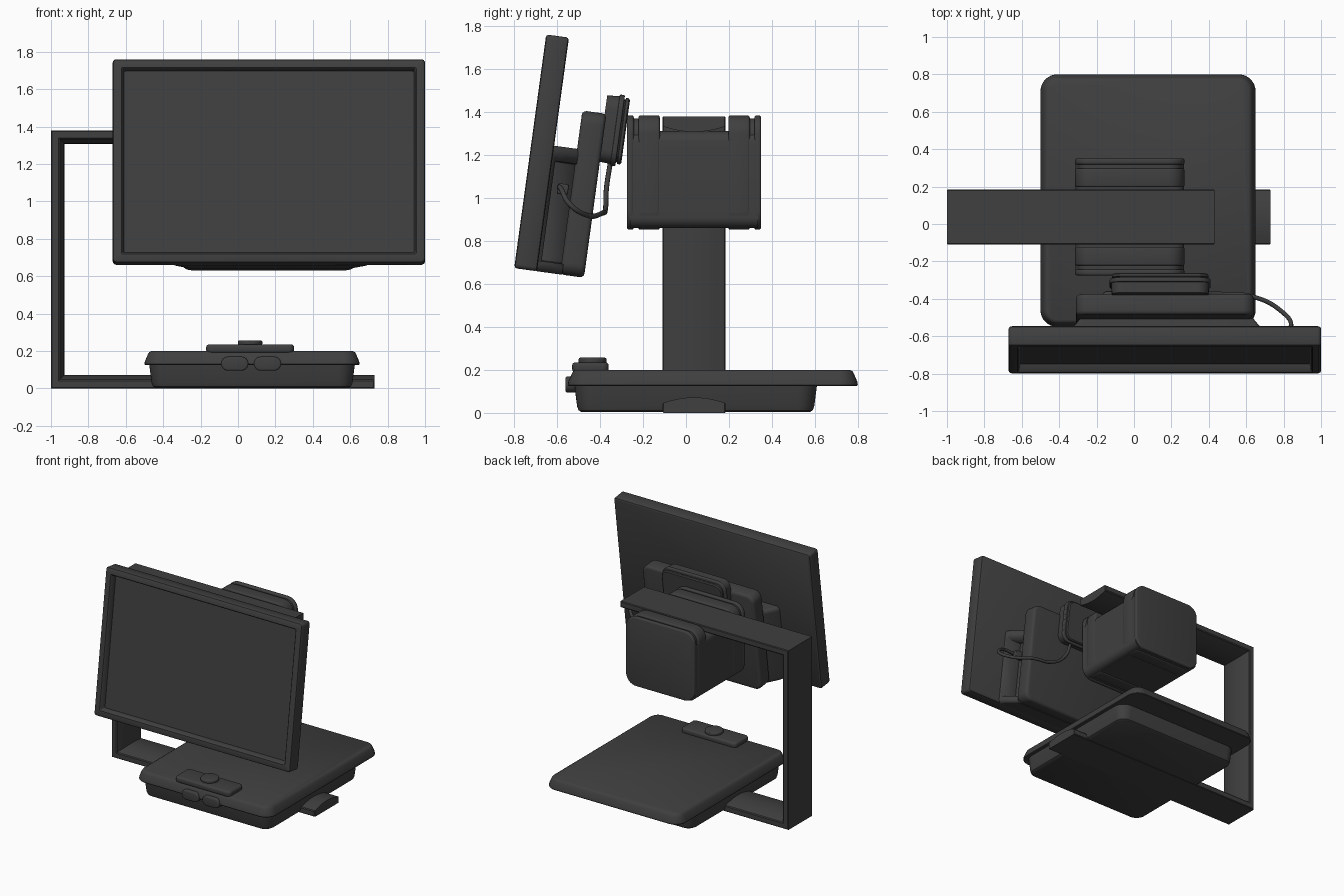
import bpy
import bmesh
from math import cos, sin, pi, radians
from mathutils import Matrix, Vector

if "Cube" in bpy.data.objects:
    bpy.data.objects.remove(bpy.data.objects["Cube"], do_unlink=True)

charcoal = bpy.data.materials.new("charcoal plastic")
charcoal.use_nodes = True
COLOUR = (0.05, 0.05, 0.05, 1)
charcoal.diffuse_color = COLOUR
charcoal.node_tree.nodes["Principled BSDF"].inputs["Base Color"].default_value = COLOUR

# Stacking frames: each maps (across, up, depth) to world space
TILT = Matrix.Translation((0, -0.80, 0.674)) @ Matrix.Rotation(radians(-7.8), 4, "X")


def upward(a, b, c):
    return Vector((a, b, c))


def backward(a, b, c):
    return Vector((a, c, b))


def tilted(a, b, c):
    return TILT @ Vector((a, c, b))


def finish(bm, name):
    bmesh.ops.recalc_face_normals(bm, faces=bm.faces)
    mesh = bpy.data.meshes.new(name)
    bm.to_mesh(mesh)
    bm.free()
    obj = bpy.data.objects.new(name, mesh)
    bpy.context.collection.objects.link(obj)
    mesh.materials.append(charcoal)
    bpy.ops.object.select_all(action="DESELECT")
    obj.select_set(True)
    bpy.context.view_layer.objects.active = obj
    bpy.ops.object.shade_smooth_by_angle(angle=radians(32))
    return obj


def loft(name, rings):
    """Skin a list of equal-length point rings and cap both ends."""
    bm = bmesh.new()
    loops = [[bm.verts.new(p) for p in ring] for ring in rings]
    for lower, upper in zip(loops, loops[1:]):
        for i in range(len(lower)):
            j = (i + 1) % len(lower)
            bm.faces.new((lower[i], lower[j], upper[j], upper[i]))
    bm.faces.new(loops[0])
    bm.faces.new(loops[-1])
    return finish(bm, name)


def stack(name, frame, rect, radius, levels, steps=8):
    """Rounded rectangle lofted through (depth, inset) levels."""
    x0, x1, y0, y1 = rect
    rings = []
    for depth, inset in levels:
        r = max(radius - inset, 0.008)
        ring = []
        for k, (cx, cy) in enumerate([(x1 - inset - r, y1 - inset - r), (x0 + inset + r, y1 - inset - r),
                                      (x0 + inset + r, y0 + inset + r), (x1 - inset - r, y0 + inset + r)]):
            for s in range(steps + 1):
                a = (k + s / steps) * pi / 2
                ring.append(frame(cx + r * cos(a), cy + r * sin(a), depth))
        rings.append(ring)
    return loft(name, rings)


def soft(lo, hi, b):
    """Levels for a slab with rounded rims."""
    arc = [(b * (1 - sin(t * pi / 6)), b * (1 - cos(t * pi / 6))) for t in range(4)]
    return [(lo + d, i) for i, d in arc] + [(hi - d, i) for i, d in reversed(arc)]


# C-shaped support arm, inner face gently bulged
def arm_ring(y, thick, edge):
    x0, x1, x2, z0, z1 = -1 + edge, 0.73 - edge, 0.43 - edge, edge, 1.38 - edge
    points = [(x0, z0), (x1, z0), (x1, thick), (thick - 1, thick),
              (thick - 1, 1.38 - thick), (x2, 1.38 - thick), (x2, z1), (x0, z1)]
    return [Vector((x, y, z)) for x, z in points]


arm = [arm_ring(-0.11, 0.04, 0.005)]
for i in range(9):
    t = i / 4 - 1
    arm.append(arm_ring(0.0375 + 0.1425 * t, 0.072 - 0.025 * t * t, 0))
arm.append(arm_ring(0.185, 0.04, 0.005))
loft("support_arm", arm)

# Base and tray
stack("base_body", upward, (-0.475, 0.625, -0.52, 0.61), 0.09,
      [(0.003, 0.035), (0.012, 0.02), (0.03, 0.013), (0.13, 0)])
stack("tray", upward, (-0.5, 0.65, -0.55, 0.80), 0.09,
      [(0.125, 0.004), (0.13, 0), (0.145, 0.002), (0.18, 0.017), (0.193, 0.024), (0.2, 0.036)])

# Controls on the tray
stack("control_plate", upward, (-0.17, 0.30, -0.53, -0.36), 0.03, soft(0.19, 0.235, 0.014))
stack("control_knob", upward, (0, 0.13, -0.5, -0.37), 0.065, soft(0.23, 0.257, 0.008))
for side, x in (("right", -0.09), ("left", 0.085)):
    stack(side + "_button", backward, (x, x + 0.145, 0.095, 0.17), 0.037, soft(-0.562, -0.49, 0.01))

# Projector-like head on the arm: core, two shoulders and two end caps
HEAD = (-0.315, 0.27, 0.853, 1.385)
stack("head_core", backward, (-0.313, 0.268, 0.86, 1.312), 0.05, [(-0.26, 0), (0.335, 0)])
for end, lo, hi, cap_lo, cap_hi in (("front", -0.222, -0.122, -0.275, -0.243),
                                    ("back", 0.197, 0.297, 0.318, 0.35)):
    stack(end + "_shoulder", backward, HEAD, 0.085, soft(lo, hi, 0.01))
    stack(end + "_cap", backward, HEAD, 0.085, soft(cap_lo, cap_hi, 0.01))
    stack(end + "_neck", backward, HEAD, 0.085,
          [(min(hi, cap_hi) - 0.02, 0.014), (max(lo, cap_lo) + 0.02, 0.014)])

# Monitor with recessed screen
stack("monitor", tilted, (-0.67, 1.0, 0, 1.098), 0.02,
      [(0.045, 0.06), (0.008, 0.053), (0, 0.046), (0, 0.012), (0.004, 0.004), (0.012, 0),
       (0.095, 0), (0.103, 0.004), (0.107, 0.012)], steps=4)

# Tapered rear housing with a port bay cut into its left side
housing = stack("rear_housing", tilted, (-0.37, 0.72, 0, 0.59), 0.03,
                [(0.1, 0), (0.14, 0), (0.225, 0.0)])
mid = Vector((0.175, 0, 0))
to_local = TILT.inverted()
for v in housing.data.vertices:
    p = to_local @ v.co
    p.x = mid.x + (p.x - mid.x) * (1 - 1.5 * max(p.y - 0.12, 0))
    v.co = TILT @ p
cutter = stack("port_cutter", tilted, (0.58, 0.9, 0.05, 0.52), 0.01, [(0.122, 0), (0.24, 0)], steps=2)
cutter.hide_render = True
cut = housing.modifiers.new("port bay", "BOOLEAN")
cut.object = cutter
cut.solver = "EXACT"
bpy.context.view_layer.objects.active = housing
bpy.ops.object.modifier_apply(modifier=cut.name)
bpy.data.objects.remove(cutter, do_unlink=True)

# Rear module and mounting block
stack("rear_module", tilted, (-0.31, 0.64, 0, 0.77), 0.06, soft(0.215, 0.328, 0.02))
MOUNT = (-0.13, 0.41, 0.533, 0.868)
stack("mount_base", tilted, MOUNT, 0.07, [(0.32, 0.012), (0.383, 0.008)])
stack("mount_flange", tilted, MOUNT, 0.07, soft(0.378, 0.402, 0.006))
stack("mount_face", tilted, MOUNT, 0.07, [(0.395, 0.02), (0.407, 0.02), (0.41, 0.012), (0.422, 0.012), (0.428, 0.02)])

# Cable and plug
stack("cable_plug", tilted, (0.57, 0.67, 0.37, 0.42), 0.01, soft(0.15, 0.2, 0.006), steps=3)
path = [(0.64, -0.59, 1.05), (0.78, -0.58, 1.04), (0.84, -0.54, 0.97), (0.78, -0.46, 0.92),
        (0.64, -0.39, 0.93), (0.48, -0.375, 0.95), (0.35, -0.37, 1.05), (0.31, -0.35, 1.18)]
curve = bpy.data.curves.new("cable", "CURVE")
curve.dimensions = "3D"
curve.bevel_depth = 0.012
curve.bevel_resolution = 2
curve.use_fill_caps = True
spline = curve.splines.new("BEZIER")
spline.bezier_points.add(len(path) - 1)
for point, co in zip(spline.bezier_points, path):
    point.co = co
    point.handle_left_type = point.handle_right_type = "AUTO"
curve.materials.append(charcoal)
bpy.context.collection.objects.link(bpy.data.objects.new("cable", curve))
